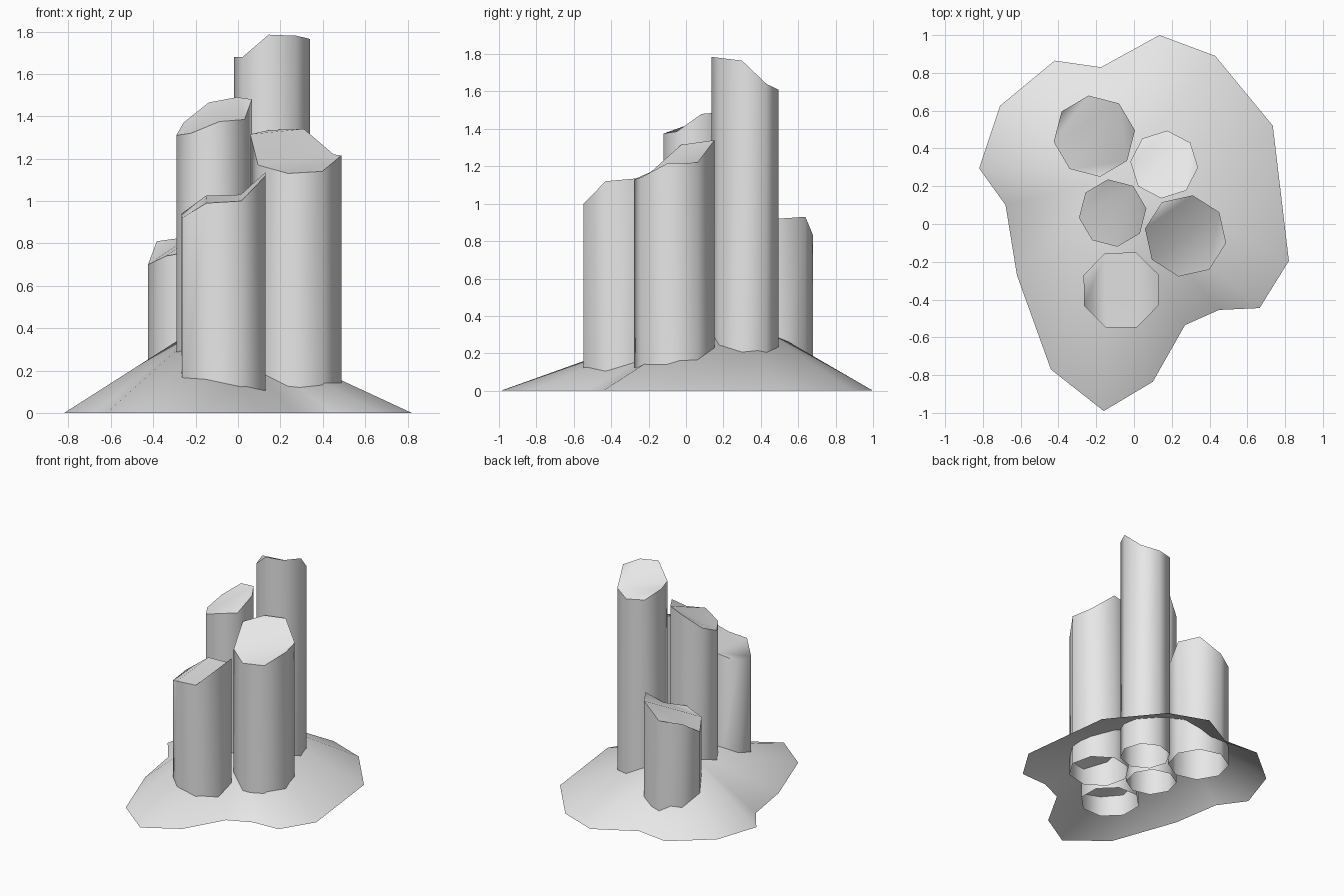
import bpy
import bmesh
import math

if "Cube" in bpy.data.objects:
    bpy.data.objects.remove(bpy.data.objects["Cube"], do_unlink=True)

# One plain stone colour for everything
STONE_COLOUR = (0.8, 0.8, 0.8, 1.0)
stone = bpy.data.materials.new("grey_stone")
stone.use_nodes = True
stone.diffuse_color = STONE_COLOUR
stone.node_tree.nodes["Principled BSDF"].inputs["Base Color"].default_value = STONE_COLOUR


def finish(bm, name, smooth_angle):
    """Turn the bmesh into a smooth-shaded stone object."""
    bmesh.ops.recalc_face_normals(bm, faces=bm.faces)
    mesh = bpy.data.meshes.new(name)
    bm.to_mesh(mesh)
    bm.free()
    mesh.materials.append(stone)
    obj = bpy.data.objects.new(name, mesh)
    bpy.context.collection.objects.link(obj)
    bpy.ops.object.select_all(action="DESELECT")
    obj.select_set(True)
    bpy.context.view_layer.objects.active = obj
    bpy.ops.object.shade_smooth_by_angle(angle=math.radians(smooth_angle))
    return obj


def column(name, centre, radius, turn, heights):
    """Eight-sided open-bottomed pillar whose broken top follows the corner heights."""
    bm = bmesh.new()
    bottom, top = [], []
    for i, height in enumerate(heights):
        angle = math.radians(turn) + math.tau * i / len(heights)
        x = centre[0] + radius * math.cos(angle)
        y = centre[1] + radius * math.sin(angle)
        bottom.append(bm.verts.new((x, y, 0)))
        top.append(bm.verts.new((x, y, height)))
    for i in range(len(heights)):
        j = (i + 1) % len(heights)
        bm.faces.new((bottom[i], bottom[j], top[j], top[i]))
    cap = bm.faces.new(top)
    bmesh.ops.triangulate(bm, faces=[cap])
    return finish(bm, name, 60)


def mound(name, outline, peak):
    """Low sloping ground: a fan from the irregular rim up to the peak."""
    bm = bmesh.new()
    rim = [bm.verts.new((x, y, 0)) for x, y in outline]
    tip = bm.verts.new(peak)
    for i, corner in enumerate(rim):
        bm.faces.new((corner, rim[(i + 1) % len(rim)], tip))
    return finish(bm, name, 60)


# Rock pillars, corner heights listed counter-clockwise from the turn angle
column("back_right_short_column", (-.21, .465), .217, 8,
       (.92, .93, .83, .81, .7, .74, .77, .79))
column("back_tall_column", (.16, .315), .18, -5,
       (1.765, 1.64, 1.61, 1.62, 1.68, 1.68, 1.785, 1.78))
column("middle_column", (-.113, .058), .18, 8,
       (1.48, 1.49, 1.465, 1.37, 1.31, 1.32, 1.375, 1.385))
column("left_wide_column", (.273, -.063), .218, -10,
       (1.215, 1.22, 1.34, 1.335, 1.315, 1.17, 1.13, 1.14))
column("front_column", (-.068, -.35), .214, 23,
       (1.135, 1.03, 1.025, .94, .92, .99, 1, 1.12))

# Ground mound around the pillars
mound("rock_mound", [
    (.135, 1), (.43, .89), (.735, .52), (.82, -.195), (.665, -.445), (.45, -.455),
    (.27, -.535), (.1, -.835), (-.16, -.99), (-.44, -.77), (-.62, -.27), (-.68, .1),
    (-.82, .295), (-.71, .625), (-.42, .865), (-.175, .83)], (-.13, .24, .44))
